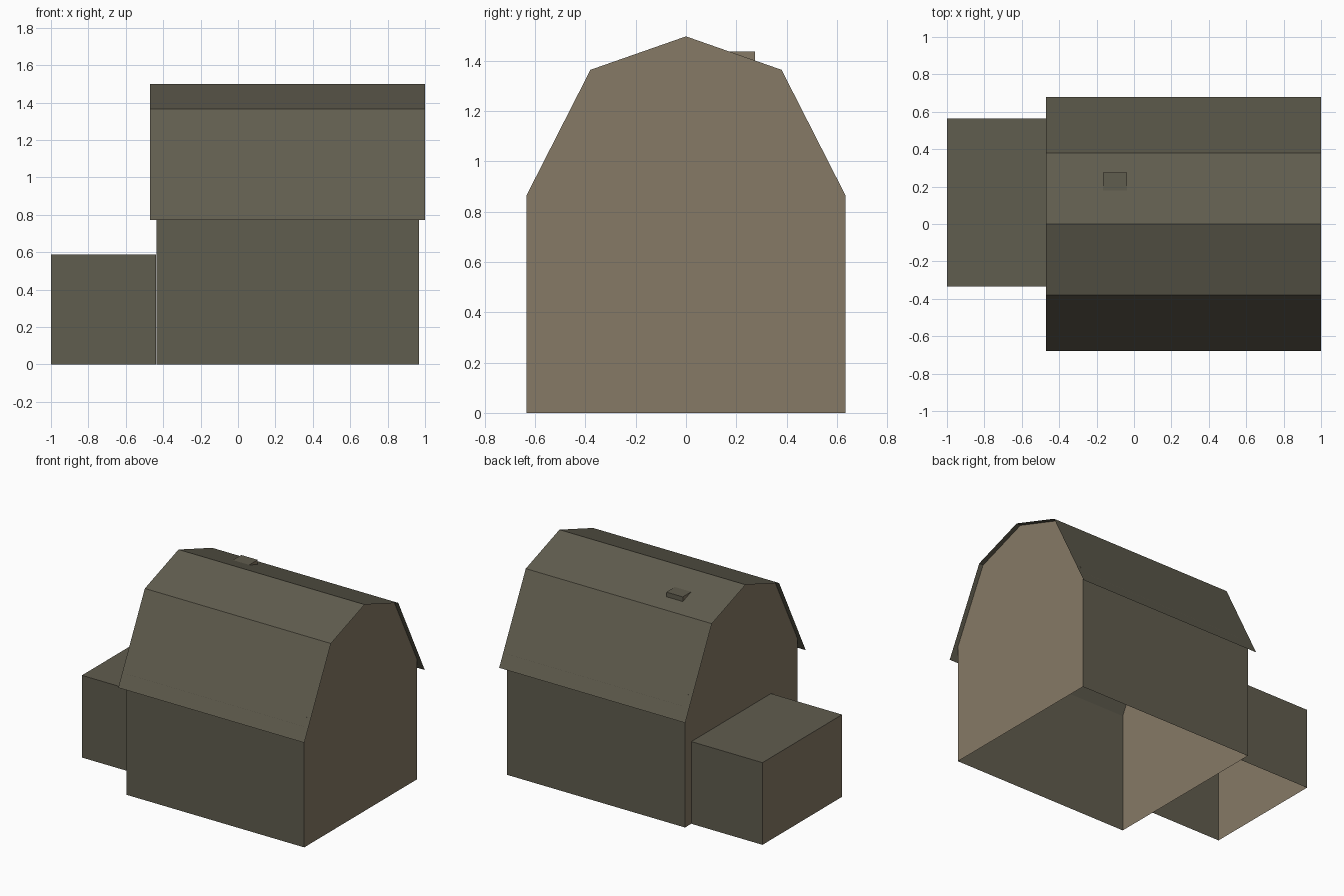
import bpy
import bmesh

old = bpy.data.objects.get("Cube")
if old:
    bpy.data.objects.remove(old, do_unlink=True)


def make_material(name, colour):
    mat = bpy.data.materials.new(name)
    mat.use_nodes = True
    mat.diffuse_color = colour
    bsdf = next(n for n in mat.node_tree.nodes if n.type == "BSDF_PRINCIPLED")
    bsdf.inputs["Base Color"].default_value = colour
    bsdf.inputs["Roughness"].default_value = 0.9
    return mat


olive = make_material("olive", (0.118, 0.109, 0.077, 1))
tan = make_material("tan", (0.24, 0.193, 0.132, 1))


def extrude_profile(name, profile, x0, x1, caps=True):
    """Sweep an open (y, z) profile along x; caps close the two ends."""
    bm = bmesh.new()
    a, b = ([bm.verts.new((x, y, z)) for y, z in profile] for x in (x0, x1))
    for i in range(len(profile) - 1):
        bm.faces.new((a[i], b[i], b[i + 1], a[i + 1]))
    if caps:
        bm.faces.new(a)
        bm.faces.new(b[::-1])
        bmesh.ops.recalc_face_normals(bm, faces=bm.faces)
    bm.normal_update()
    # end faces are tan, everything else olive
    for face in bm.faces:
        face.material_index = 1 if abs(face.normal.x) > 0.9 else 0
    mesh = bpy.data.meshes.new(name)
    bm.to_mesh(mesh)
    bm.free()
    mesh.materials.append(olive)
    mesh.materials.append(tan)
    obj = bpy.data.objects.new(name, mesh)
    bpy.context.collection.objects.link(obj)
    return obj


def mirrored(half, ridge):
    """Complete a symmetric profile from its -y half."""
    return half + [ridge] + [(-y, z) for y, z in reversed(half)]


ridge, kink = (0, 1.5), (-0.38, 1.367)

# barn walls, open underneath, tucked just below the roof sheet
walls = mirrored([(-0.635, 0), (-0.635, 0.863), (-0.38, 1.364)], (0, 1.497))
extrude_profile("barn_walls", walls, -0.437, 0.968)

# thin gambrel roof with overhanging eaves and gables
extrude_profile("gambrel_roof", mirrored([(-0.68, 0.773), kink], ridge),
                -0.47, 1.0, caps=False)

# flat-topped side annex, open underneath
extrude_profile("side_annex",
                [(-0.333, 0), (-0.333, 0.587), (0.565, 0.587), (0.565, 0)],
                -1.0, -0.438)

# small vent on the back slope
extrude_profile("roof_vent",
                [(0.175, 1.4), (0.175, 1.437), (0.275, 1.437), (0.275, 1.4)],
                -0.167, -0.037)
